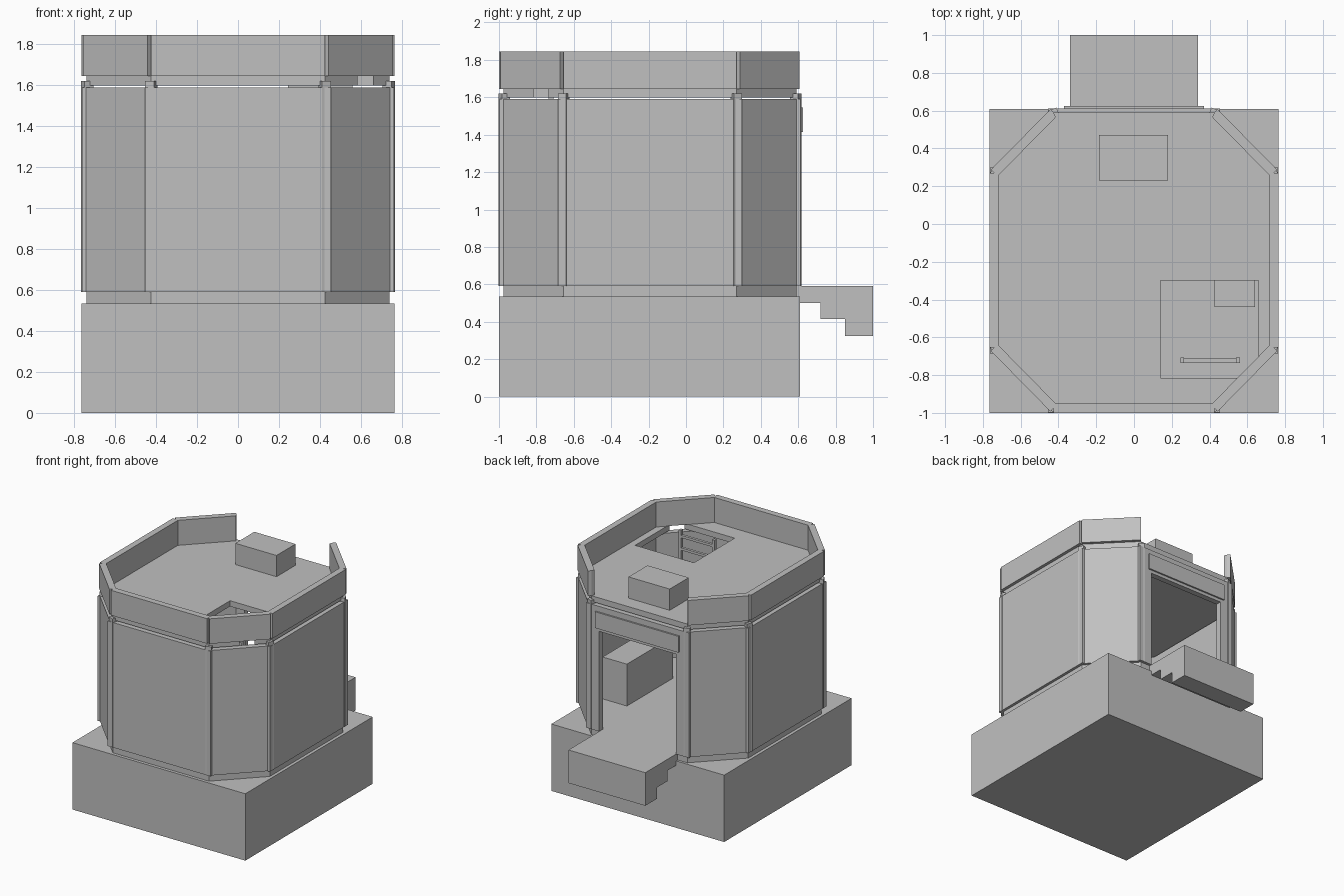
import bpy, bmesh
from math import atan2
from mathutils import Vector, Matrix

old = bpy.data.objects.get("Cube")
if old:
    bpy.data.objects.remove(old, do_unlink=True)

grey = bpy.data.materials.new("plain_grey")
grey.use_nodes = True
grey.diffuse_color = (0.53, 0.53, 0.53, 1)
grey.node_tree.nodes["Principled BSDF"].inputs["Base Color"].default_value = grey.diffuse_color


def prism(name, outline, low, high, matrix=Matrix()):
    """Extrude a flat outline from low to high along its local z."""
    bm = bmesh.new()
    face = bm.faces.new([bm.verts.new((p[0], p[1], low)) for p in outline])
    top = bmesh.ops.extrude_face_region(bm, geom=[face])["geom"]
    bmesh.ops.translate(bm, vec=(0, 0, high - low),
                        verts=[v for v in top if isinstance(v, bmesh.types.BMVert)])
    bmesh.ops.recalc_face_normals(bm, faces=bm.faces[:])
    bm.transform(matrix)
    mesh = bpy.data.meshes.new(name)
    bm.to_mesh(mesh)
    bm.free()
    mesh.materials.append(grey)
    obj = bpy.data.objects.new(name, mesh)
    bpy.context.collection.objects.link(obj)
    return obj


def box(name, x, y, z):
    return prism(name, [(x[0], y[0]), (x[1], y[0]), (x[1], y[1]), (x[0], y[1])], *z)


# Octagonal plan, counter-clockwise from the front edge
HX, CX = 0.74, 0.425
FRONT, BACK, CHAMFER = -0.975, 0.59, 0.32
plan = [Vector(p) for p in (
    (-CX, FRONT), (CX, FRONT), (HX, FRONT + CHAMFER), (HX, BACK - CHAMFER),
    (CX, BACK), (-CX, BACK), (-HX, BACK - CHAMFER), (-HX, FRONT + CHAMFER))]
BACK_EDGE = 4
FLOOR, WALL_TOP, ROOF = 0.59, 1.59, 1.645

# Base block, floor and entrance steps
box("base_block", (-0.765, 0.765), (-1, 0.61), (0, 0.535))
prism("floor_slab", plan, 0.535, FLOOR)
step_profile = [(0.58, 0.59), (1, 0.59), (1, 0.325), (0.85, 0.325),
                (0.85, 0.415), (0.72, 0.415), (0.72, 0.5), (0.58, 0.5)]
yz_to_world = Matrix(((0, 0, 1, 0), (1, 0, 0, 0), (0, 1, 0, 0), (0, 0, 0, 1)))
prism("entrance_steps", step_profile, -0.34, 0.34, yz_to_world)

# Roof slab with a hatch opening
roof = prism("roof_slab", plan, 1.6, ROOF)
hatch = box("hatch_cutter", (0.14, 0.66), (-0.815, -0.3), (1.5, 1.75))
hatch.hide_render = True
hatch.hide_set(True)
cut = roof.modifiers.new("hatch_opening", "BOOLEAN")
cut.object = hatch
cut.solver = "EXACT"
bpy.context.view_layer.objects.active = roof
bpy.ops.object.modifier_apply(modifier=cut.name)
bpy.data.objects.remove(hatch, do_unlink=True)

# Wall panels, parapet panels and corner posts around the plan
for i, a in enumerate(plan):
    b, before, after = plan[(i + 1) % 8], plan[i - 1], plan[(i + 2) % 8]
    along = (b - a).normalized()
    out = Vector((along.y, -along.x))
    bisect_a = ((a - before).normalized() - along).normalized()
    bisect_b = (along - (after - b).normalized()).normalized()

    if i != BACK_EDGE:
        extra = along * (0.03 if i % 2 == 0 else 0)
        p, q = a - extra, b + extra
        prism("wall_panel", [p - out * 0.025, p + out * 0.022,
                             q + out * 0.022, q - out * 0.025], FLOOR, WALL_TOP)
        inner_a = a - bisect_a * (0.025 / bisect_a.dot(out))
        inner_b = b - bisect_b * (0.025 / bisect_b.dot(out))
        prism("parapet_panel", [a, a + out * 0.025, b + out * 0.025, b,
                                inner_b, inner_a], ROOF, 1.845)

    turn = Matrix.Rotation(atan2(bisect_a.y, bisect_a.x), 2)
    h = 0.023
    corners = [a - bisect_a * 0.004 + turn @ Vector(c)
               for c in ((-h, -h), (h, -h), (h, h), (-h, h))]
    prism("corner_post", corners, FLOOR, 1.62)

# Back wall with its doorway and raised plate
wall_y = (0.565, 0.612)
outline = [(-0.455, FLOOR), (-0.34, FLOOR), (-0.34, 1.39), (0.34, 1.39),
           (0.34, FLOOR), (0.455, FLOOR), (0.455, WALL_TOP), (-0.455, WALL_TOP)]
xz_to_world = Matrix(((1, 0, 0, 0), (0, 0, 1, 0), (0, 1, 0, 0), (0, 0, 0, 1)))
prism("door_wall", outline, *wall_y, xz_to_world)
box("door_plate", (-0.37, 0.37), (0.605, 0.625), (1.415, 1.545))

# Roof unit and interior bench
box("roof_unit", (-0.185, 0.18), (0.23, 0.47), (ROOF, 1.815))
box("interior_bench", (0.425, 0.64), (-0.44, 0.14), (FLOOR, 0.925))

# Ladder below the hatch
for x in (0.245, 0.54):
    box("ladder_rail", (x, x + 0.02), (-0.735, -0.708), (FLOOR, 1.64))
for n in range(10):
    z = 0.68 + n * 0.1
    box("ladder_rung", (0.265, 0.54), (-0.732, -0.711), (z, z + 0.02))
